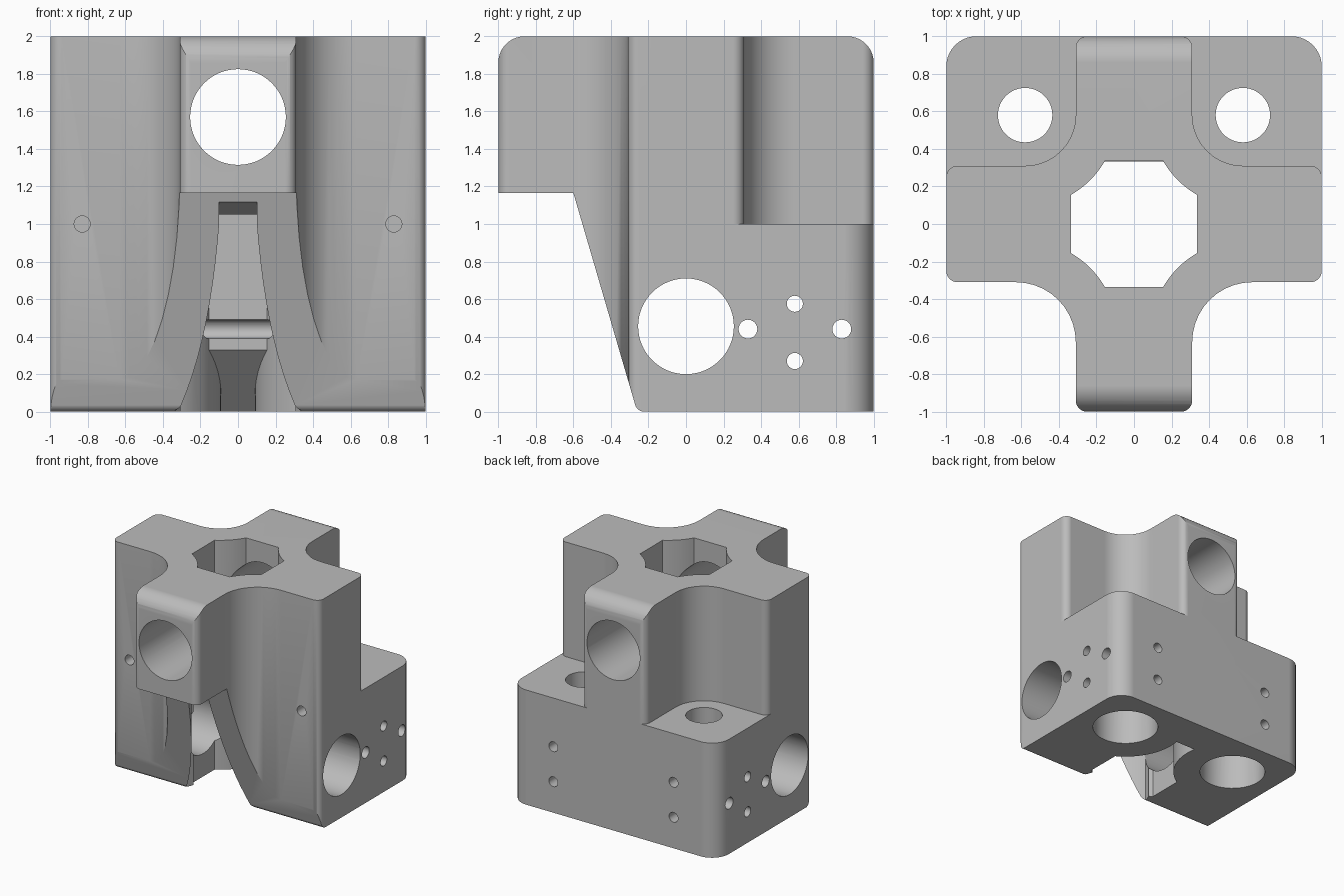
import bpy, bmesh, math
from mathutils import Vector

old = bpy.data.objects.get("Cube")
if old:
    bpy.data.objects.remove(old)

mat = bpy.data.materials.new("plain grey")
mat.use_nodes = True
GREY = (0.5, 0.5, 0.5, 1)
mat.diffuse_color = GREY
mat.node_tree.nodes["Principled BSDF"].inputs["Base Color"].default_value = GREY


def rounded(corners, steps=10):
    """Polygon from (u, v, radius) corners, each filleted by its radius."""
    out = []
    for i, (u, v, r) in enumerate(corners):
        p = Vector((u, v))
        if not r:
            out.append(p)
            continue
        a = (Vector(corners[i - 1][:2]) - p).normalized()
        b = (Vector(corners[(i + 1) % len(corners)][:2]) - p).normalized()
        half = a.angle(b) / 2
        c = p + (a + b).normalized() * r / math.sin(half)
        start = p + a * r / math.tan(half) - c
        end = p + b * r / math.tan(half) - c
        turn = math.atan2(start.x * end.y - start.y * end.x, start.dot(end))
        for k in range(steps + 1):
            t = turn * k / steps
            out.append(c + Vector((start.x * math.cos(t) - start.y * math.sin(t),
                                   start.x * math.sin(t) + start.y * math.cos(t))))
    return out


def mirrored(half):
    """Close a half profile by mirroring it across u = 0."""
    return half + [(-p[0], *p[1:]) for p in reversed(half)]


def arc(cu, cv, r, a0, a1, steps=8):
    angles = [math.radians(a0 + (a1 - a0) * k / steps) for k in range(steps + 1)]
    return [(cu + r * math.cos(a), cv + r * math.sin(a)) for a in angles]


def circle(u, v, r, n=48):
    return arc(u, v, r, 0, 360, n)[:-1]


def prism(name, profile, axis, lo, hi, top=None):
    """Extrude a profile along an axis; top(u, v) may slant the far cap."""
    place = {"x": lambda u, v, w: (w, u, v),
             "y": lambda u, v, w: (u, w, v),
             "z": lambda u, v, w: (u, v, w)}[axis]
    bm = bmesh.new()
    low = [bm.verts.new(place(p[0], p[1], lo)) for p in profile]
    high = [bm.verts.new(place(p[0], p[1], top(*p) if top else hi)) for p in profile]
    bm.faces.new(low)
    bm.faces.new(high)
    n = len(low)
    for i in range(n):
        bm.faces.new((low[i], low[(i + 1) % n], high[(i + 1) % n], high[i]))
    bmesh.ops.recalc_face_normals(bm, faces=bm.faces)
    mesh = bpy.data.meshes.new(name)
    bm.to_mesh(mesh)
    bm.free()
    mesh.materials.append(mat)
    ob = bpy.data.objects.new(name, mesh)
    bpy.context.collection.objects.link(ob)
    return ob


def combine(body, tool, operation="DIFFERENCE"):
    mod = body.modifiers.new("combine", "BOOLEAN")
    mod.operation, mod.solver, mod.object = operation, "EXACT", tool
    bpy.context.view_layer.update()
    done = bpy.data.meshes.new_from_object(
        body.evaluated_get(bpy.context.evaluated_depsgraph_get()))
    body.modifiers.clear()
    body.data = done
    bpy.data.objects.remove(tool)


ARM, BORE, WALL, CORE = 0.31, 0.58, 0.49, 0.335

# Cross-shaped column with filleted inner corners
cross = mirrored([(ARM, -1, 0.06), (ARM, -ARM, 0.32), (1, -ARM, 0.06),
                  (1, ARM, 0.06), (ARM, ARM, 0.27), (ARM, 1, 0.06)])
body = prism("carrier_block", rounded(cross), "z", 0, 2)

# Wide rear base
base = mirrored([(1, 0, 0), (1, 1, 0.16)])
combine(body, prism("rear_base", rounded(base), "z", 0, 1), "UNION")

# Side outline: rounded top ends and the sloping front undercut
side = [(-1, 1.165, 0), (-0.6, 1.165, 0), (-0.26, 0, 0.05),
        (1, 0, 0), (1, 2, 0.14), (-1, 2, 0.14)]
combine(body, prism("side_outline", rounded(side), "x", -1.1, 1.1), "INTERSECT")

# Central shaft, bounded by the round walls of four corner columns
shaft = []
for sx, sy, start in ((1, 1, 240), (-1, 1, 330), (-1, -1, 60), (1, -1, 150)):
    shaft += arc(sx * BORE, sy * BORE, WALL, start, start - 30)
combine(body, prism("shaft_cutter", shaft, "z", -0.1, 2.1))

# Front slot, flaring toward the shaft
a, b, c = Vector((0.335, -0.25)), Vector((0.13, -0.37)), Vector((0.09, -0.6))
flare = [tuple(a * (1 - t) ** 2 + b * 2 * t * (1 - t) + c * t * t)
         for t in (k / 12 for k in range(13))]
front = mirrored([(0.3, -0.16)] + flare + [(0.09, -0.8)])
combine(body, prism("front_slot_cutter", front, "z", -0.1, 1.05))
lip = [(-0.64, 1.13), (-0.64, 1), (-0.46, 1), (-0.46, 1.05), (-0.56, 1.11)]
combine(body, prism("slot_lip_cutter", lip, "x", -0.1, 0.1))

# Rear slot with a slanted ceiling
rear = mirrored([(0.1, 0.25)] + arc(BORE, BORE, WALL, 210, 164, 12))
combine(body, prism("rear_slot_cutter", rear, "z", -0.1, 0,
                    top=lambda u, v: 0.665 - v))

# Small rounded rib across the rear of the shaft
combine(body, prism("shaft_rib", circle(0.335, 0.443, 0.047, 24), "x", -0.18, 0.18), "UNION")

# Large cross holes
combine(body, prism("upper_hole", circle(0, 1.57, 0.255, 64), "y", -1.1, 1.1))
combine(body, prism("lower_hole", circle(0, 0.455, 0.255, 64), "x", -1.1, 1.1))

# Small through holes in the sides
for y, z, r in ((0.33, 0.44, 0.05), (0.83, 0.44, 0.05),
                (BORE, 0.27, 0.043), (BORE, 0.575, 0.043)):
    combine(body, prism("side_hole", circle(y, z, r, 24), "x", -1.1, 1.1))

# Counterbored posts, rear screw holes and front screw holes
for s in (-1, 1):
    combine(body, prism("post_bore", circle(s * BORE, BORE, 0.145), "z", -0.1, 1.1))
    combine(body, prism("counterbore", circle(s * BORE, BORE, 0.27), "z", -0.1, 0.85))
    for z in (0.27, 0.575):
        combine(body, prism("rear_hole", circle(s * BORE, z, 0.043, 24), "y", BORE, 1.1))
    combine(body, prism("front_hole", circle(s * 0.83, 1, 0.043, 24), "y", -0.5, 0.1))

# Smooth curved walls, crisp edges
bpy.ops.object.select_all(action="DESELECT")
body.select_set(True)
bpy.context.view_layer.objects.active = body
bpy.ops.object.shade_smooth_by_angle(angle=math.radians(30))
weighted = body.modifiers.new("even shading", "WEIGHTED_NORMAL")
weighted.keep_sharp = True
